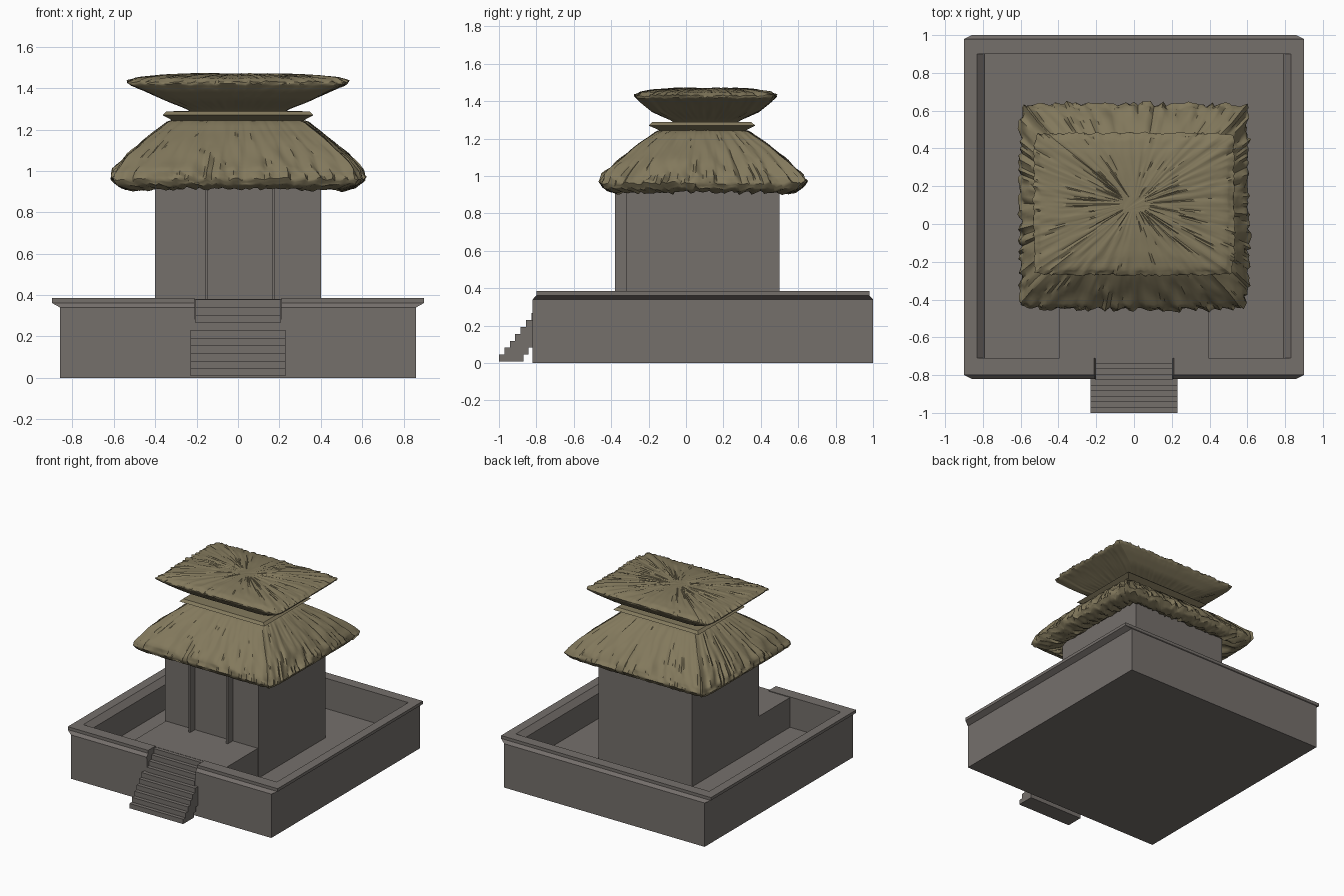
import bpy, bmesh, math, random
from mathutils import Vector, noise

if "Cube" in bpy.data.objects:
    bpy.data.objects.remove(bpy.data.objects["Cube"])

random.seed(4)


def material(name, rgb):
    m = bpy.data.materials.new(name)
    m.diffuse_color = (*rgb, 1)
    m.use_nodes = True
    m.node_tree.nodes["Principled BSDF"].inputs["Base Color"].default_value = m.diffuse_color
    return m


STONE = material("grey stone", (0.178, 0.160, 0.148))
THATCH = material("straw thatch", (0.225, 0.190, 0.108))


def finish(bm, name, mat):
    bmesh.ops.recalc_face_normals(bm, faces=bm.faces)
    me = bpy.data.meshes.new(name)
    bm.to_mesh(me)
    bm.free()
    me.materials.append(mat)
    ob = bpy.data.objects.new(name, me)
    bpy.context.collection.objects.link(ob)
    return ob


def skin(bm, rings):
    """Join rings of verts with quads and close both ends."""
    n = len(rings[0])
    for a, b in zip(rings, rings[1:]):
        for i in range(n):
            j = (i + 1) % n
            bm.faces.new((a[i], a[j], b[j], b[i]))
    bm.faces.new(rings[0])
    bm.faces.new(rings[-1])


def loft(name, sections, mat=STONE):
    """Stack of rectangles (x0, x1, y0, y1, z)."""
    bm = bmesh.new()
    rings = [[bm.verts.new(p) for p in ((x0, y0, z), (x1, y0, z), (x1, y1, z), (x0, y1, z))]
             for x0, x1, y0, y1, z in sections]
    skin(bm, rings)
    return finish(bm, name, mat)


def box(name, x0, x1, y0, y1, z0, z1, mat=STONE):
    return loft(name, [(x0, x1, y0, y1, z0), (x0, x1, y0, y1, z1)], mat)


def thatch(name, profile, cy, n=56, sub=4, amp=0.02):
    """Rough straw roof: rectangle rings (half x, half y, z, roughness)."""
    rows = []
    for a, b in zip(profile, profile[1:]):
        for k in range(sub):
            t = k / sub
            rows.append([p + (q - p) * t for p, q in zip(a, b)])
    rows.append(profile[-1])
    unit = []
    for k in range(4):
        c, s = math.cos(k * math.pi / 2), math.sin(k * math.pi / 2)
        for i in range(n):
            u = -1 + 2 * i / n
            # pull points towards the corners' rounding
            v = -1 + 0.04 * abs(u) ** 12
            unit.append((u * c - v * s, u * s + v * c))
    strand = [random.uniform(-1, 1) for _ in unit]
    bm = bmesh.new()
    rings = []
    for r, (hx, hy, z, rough) in enumerate(rows):
        ring = []
        for i, (u, v) in enumerate(unit):
            d = noise.noise(Vector((u * 22, v * 22, r * 0.22)))
            d = (0.9 * d + 0.35 * strand[i]) * amp * rough
            o = Vector((u, v)).normalized()
            ring.append(bm.verts.new((u * hx + o.x * d, cy + v * hy + o.y * d, z + d * 0.7)))
        rings.append(ring)
    skin(bm, rings)
    ob = finish(bm, name, THATCH)
    bpy.ops.object.select_all(action='DESELECT')
    ob.select_set(True)
    bpy.context.view_layer.objects.active = ob
    bpy.ops.object.shade_smooth_by_angle(angle=math.radians(50))
    return ob


# walled platform: outer wall, flared coping, sunken yard
platform = loft("walled_platform", [
    (-.86, .86, -.82, 1.0, 0), (-.86, .86, -.82, 1.0, .34),
    (-.90, .90, -.80, .98, .362), (-.90, .90, -.80, .98, .385),
    (-.83, .83, -.71, .90, .385), (-.79, .79, -.71, .90, .345),
    (-.79, .79, -.71, .90, .15)])

# gap in the front wall for the stairs
cutter = loft("stair_gap_cutter", [(-.205, .205, -.95, -.66, .24), (-.215, .215, -.95, -.66, .5)])
mod = platform.modifiers.new("stair_gap", 'BOOLEAN')
mod.operation = 'DIFFERENCE'
mod.solver = 'EXACT'
mod.object = cutter
bpy.context.view_layer.objects.active = platform
bpy.ops.object.modifier_apply(modifier=mod.name)
bpy.data.objects.remove(cutter)

# stairs: overlapping slabs, narrower inside the gap
for i in range(10):
    w = .23 if i < 6 else .205
    y, z = -1 + .029 * i, .008 + .037 * i
    box(f"stair_step_{i + 1}", -w, w, y, y + .13, z, z + .037)

# porch floor, house body and door jambs
box("porch", -.395, .395, -.712, -.30, .14, .38)
box("house_body", -.4, .4, -.32, .5, .14, 1.0)
for side, x in (("left", -.16), ("right", .165)):
    box(f"{side}_door_jamb", x, x + .015, -.38, -.31, .37, 1.0)

# lower thatched roof with rolled eave
thatch("lower_roof", [
    (.30, .21, 1.25, .1), (.34, .25, 1.235, .3), (.44, .36, 1.155, .5),
    (.53, .45, 1.075, .8), (.59, .525, 1.0, 1.1), (.607, .545, .96, 1.3),
    (.585, .525, .93, 1.4), (.52, .47, .912, 1.3), (.44, .42, .935, .8),
    (.38, .39, .98, .2)], .09)

# collar between the roofs
loft("roof_collar", [
    (-.30, .30, -.12, .30, 1.235), (-.365, .365, -.20, .37, 1.27),
    (-.345, .345, -.18, .35, 1.288), (-.2, .2, -.06, .24, 1.29)], THATCH)

# upper flared roof, slightly domed on top
thatch("upper_roof", [
    (.22, .16, 1.28, .1), (.25, .19, 1.30, .3), (.36, .29, 1.345, .5),
    (.46, .345, 1.39, .5), (.525, .372, 1.418, .6), (.53, .375, 1.43, .6),
    (.49, .345, 1.447, .5), (.38, .27, 1.46, .5), (.22, .16, 1.468, .5),
    (.06, .04, 1.47, .2)], .105)
